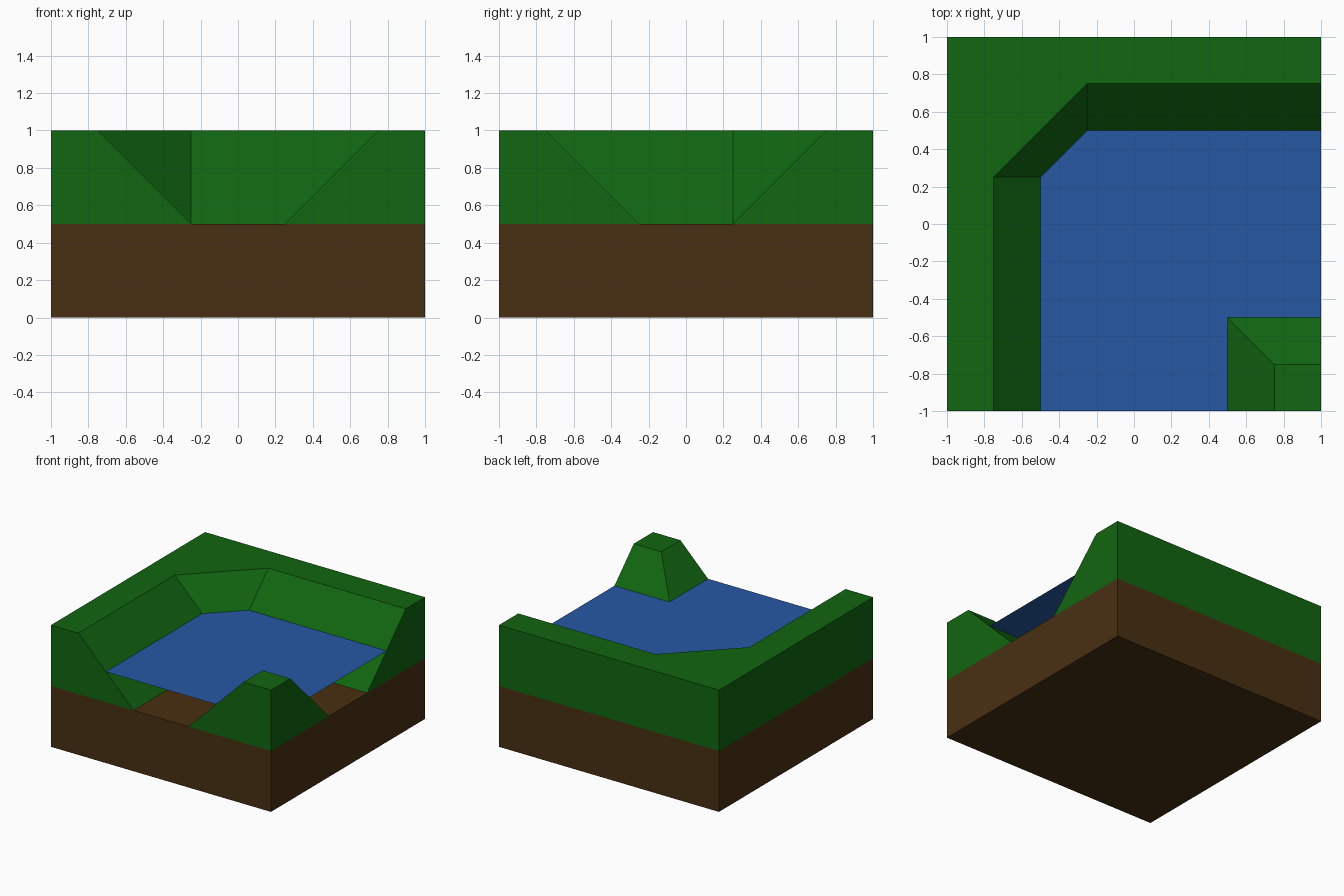
import bpy, bmesh

if "Cube" in bpy.data.objects:
    bpy.data.objects.remove(bpy.data.objects["Cube"])


def material(name, rgb):
    m = bpy.data.materials.new(name)
    m.diffuse_color = (*rgb, 1)
    m.use_nodes = True
    m.node_tree.nodes["Principled BSDF"].inputs["Base Color"].default_value = m.diffuse_color
    return m


def make_object(name, bm, mat):
    bmesh.ops.remove_doubles(bm, verts=bm.verts, dist=1e-4)
    mesh = bpy.data.meshes.new(name)
    bm.to_mesh(mesh)
    bm.free()
    mesh.materials.append(mat)
    obj = bpy.data.objects.new(name, mesh)
    bpy.context.collection.objects.link(obj)
    return obj


def add_face(bm, pts, z, flip=False):
    verts = [bm.verts.new((x, y, z)) for x, y in pts]
    bm.faces.new(verts[::-1] if flip else verts)


def add_walls(bm, low, z0, high, z1):
    """Join two counter-clockwise outlines, point by point."""
    n = len(low)
    for i in range(n):
        j = (i + 1) % n
        pts = [(*low[i], z0)]
        if low[i] != low[j]:
            pts.append((*low[j], z0))
        pts += [(*high[j], z1), (*high[i], z1)]
        bm.faces.new([bm.verts.new(p) for p in pts])


grass = material("grass green", (0.0055, 0.132, 0.0055))
soil = material("soil brown", (0.066, 0.029, 0.006))
blue = material("water blue", (0.019, 0.098, 0.37))

GROUND, SURFACE, TOP = 0.5, 0.75, 1.0

# Soil block with the bent river bed as its exposed top
square = [(-1, -1), (1, -1), (1, 1), (-1, 1)]
bed = [(-.25, -1), (.25, -1), (.25, -.25), (1, -.25), (1, .25), (-.25, .25)]
bm = bmesh.new()
add_face(bm, square, 0, flip=True)
add_walls(bm, square, 0, square, GROUND)
add_face(bm, bed, GROUND)
make_object("soil_base", bm, soil)


# Grass banks: sloped towards the river, upright on the outside
def bank(name, low, high):
    bm = bmesh.new()
    add_walls(bm, low, GROUND, high, TOP)
    add_face(bm, high, TOP)
    make_object(name, bm, grass)


bank("outer_bank",
     [(-1, -1), (-.25, -1), (-.25, .25), (-.25, .25), (1, .25), (1, 1), (-1, 1)],
     [(-1, -1), (-.75, -1), (-.75, .25), (-.25, .75), (1, .75), (1, 1), (-1, 1)])
bank("inner_corner_bank",
     [(.25, -1), (1, -1), (1, -.25), (.25, -.25)],
     [(.75, -1), (1, -1), (1, -.75), (.75, -.75)])

# Water sheet halfway up the slopes
bm = bmesh.new()
add_face(bm, [(-.5, -1), (.5, -1), (.5, -.5), (1, -.5),
              (1, .5), (-.25, .5), (-.5, .25)], SURFACE)
make_object("water", bm, blue)
